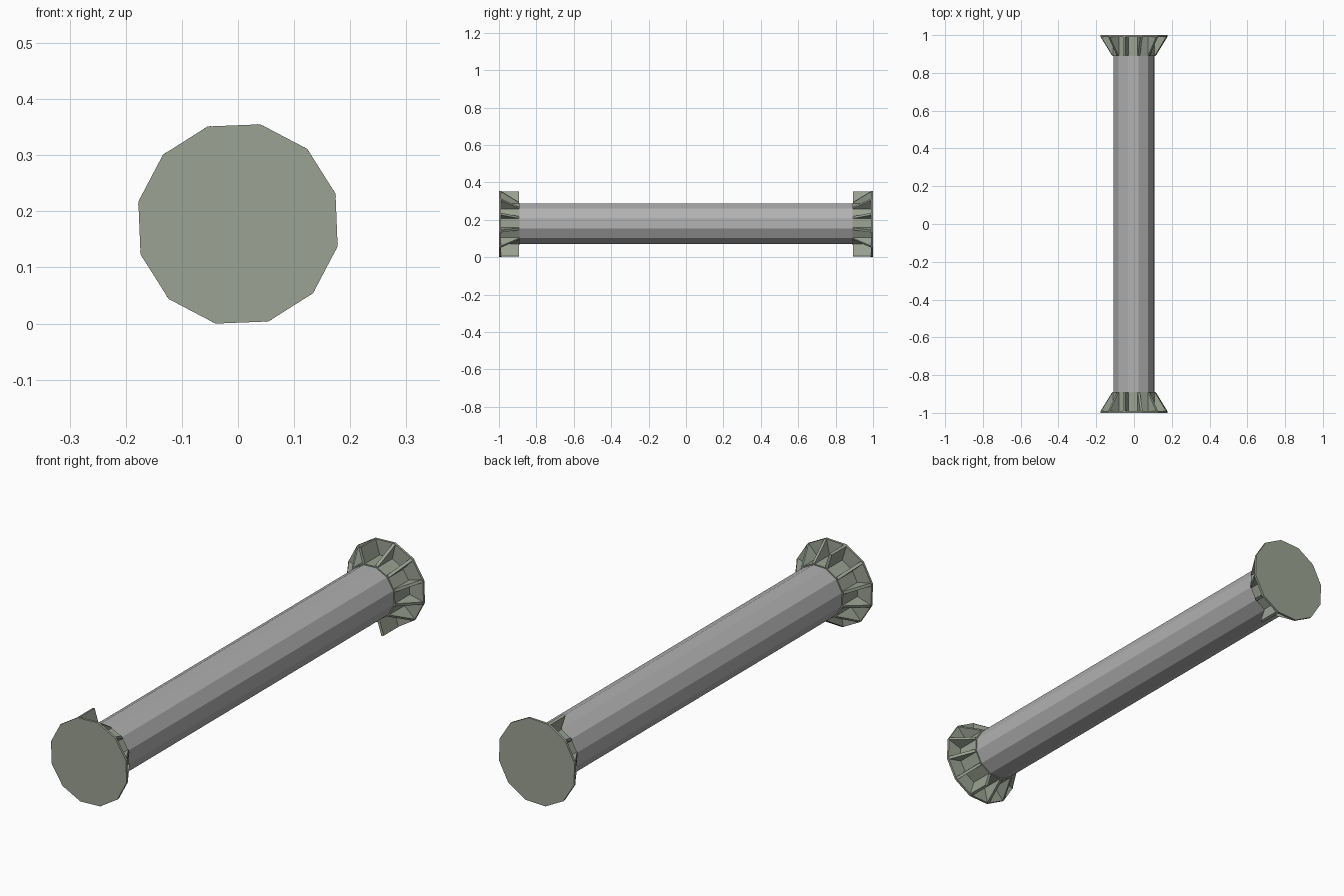
import bpy, bmesh, math
from mathutils import Vector

if "Cube" in bpy.data.objects:
    bpy.data.objects.remove(bpy.data.objects["Cube"])

SIDES, TURN = 12, math.radians(17.3)
R_FLANGE, R_COLLAR, R_PIPE = 0.182, 0.116, 0.111
ZC = R_FLANGE * math.sin(TURN + math.radians(60))   # axis height, rests on z = 0


def material(name, rgb):
    m = bpy.data.materials.new(name)
    m.diffuse_color = (*rgb, 1)
    m.use_nodes = True
    m.node_tree.nodes["Principled BSDF"].inputs["Base Color"].default_value = m.diffuse_color
    return m


green = material("grey_green_paint", (0.33, 0.365, 0.29))
grey = material("pipe_grey", (0.44, 0.44, 0.44))


def finish(name, bm, mat):
    bmesh.ops.recalc_face_normals(bm, faces=bm.faces)
    me = bpy.data.meshes.new(name)
    bm.to_mesh(me)
    bm.free()
    me.materials.append(mat)
    ob = bpy.data.objects.new(name, me)
    bpy.context.collection.objects.link(ob)
    return ob


def prism(name, radius, y0, y1, mat):
    """Twelve-sided cylinder along y."""
    bm = bmesh.new()
    rings = []
    for y in (y0, y1):
        rings.append([bm.verts.new((radius * math.cos(TURN + math.tau * i / SIDES), y,
                                    ZC + radius * math.sin(TURN + math.tau * i / SIDES)))
                      for i in range(SIDES)])
    a, b = rings
    for i in range(SIDES):
        j = (i + 1) % SIDES
        bm.faces.new((a[i], a[j], b[j], b[i]))
    bm.faces.new(a)
    bm.faces.new(b)
    return finish(name, bm, mat)


def ribs(name, s):
    """Radial gussets at the corners; one opposite pair is left square."""
    bm = bmesh.new()
    half = 0.006
    for i in range(SIDES):
        ang = TURN + math.tau * i / SIDES
        out = Vector((math.cos(ang), 0, math.sin(ang)))
        side = Vector((-math.sin(ang), 0, math.cos(ang))) * half
        square = i in (3, 9)
        top = R_FLANGE - 0.001
        prof = [(0.1, 0.892), (top if square else R_COLLAR + 0.002, 0.892),
                (top, 0.992), (0.1, 0.992)]
        loops = [[bm.verts.new(out * r + side * k + Vector((0, s * y, ZC))) for r, y in prof]
                 for k in (-1, 1)]
        a, b = loops
        bm.faces.new(a)
        bm.faces.new(b)
        for k in range(4):
            n = (k + 1) % 4
            bm.faces.new((a[k], a[n], b[n], b[k]))
    return finish(name, bm, green)


# main pipe
prism("pipe", R_PIPE, -0.98, 0.98, grey)

# end caps: disc, collar and gussets at both ends
for label, s in (("front", -1), ("back", 1)):
    prism(label + "_end_disc", R_FLANGE, s * 0.99, s * 1.0, green)
    prism(label + "_collar", R_COLLAR, s * 0.89, s * 0.992, green)
    ribs(label + "_gussets", s)
